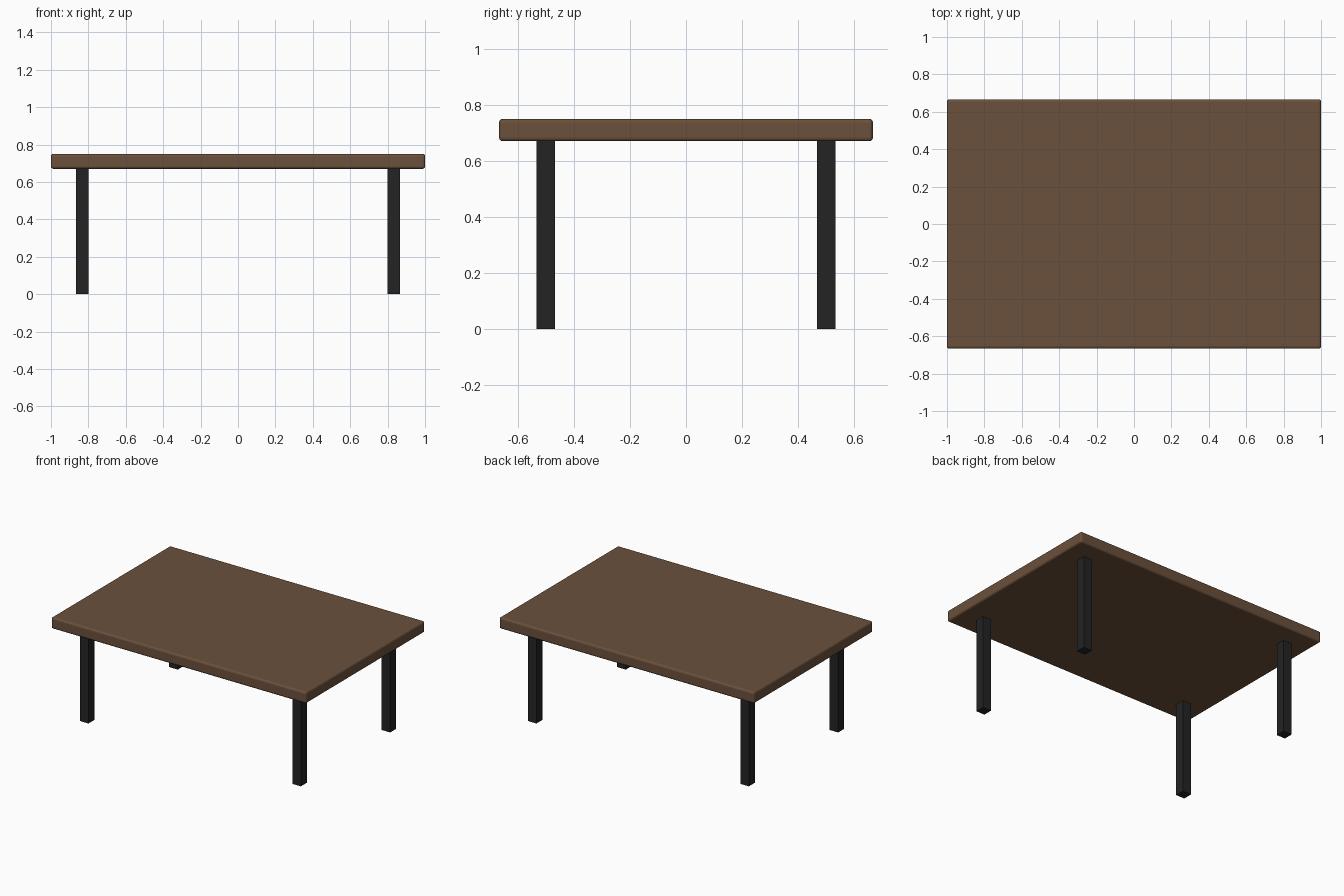
import bpy

if "Cube" in bpy.data.objects:
    bpy.data.objects.remove(bpy.data.objects["Cube"])


def material(name, rgb):
    m = bpy.data.materials.new(name)
    m.diffuse_color = (*rgb, 1.0)
    m.use_nodes = True
    m.node_tree.nodes["Principled BSDF"].inputs["Base Color"].default_value = m.diffuse_color
    return m


def box(name, center, size, mat):
    bpy.ops.mesh.primitive_cube_add(size=1, location=center)
    ob = bpy.context.object
    ob.name = name
    ob.scale = size
    bpy.ops.object.transform_apply(location=False, rotation=False, scale=True)
    ob.data.materials.append(mat)
    return ob


wood = material("brown wood", (0.145, 0.081, 0.045))
metal = material("black metal", (0.017, 0.017, 0.017))

# Table top with softly rounded edges
top = box("table_top", (0, 0, 0.71), (2.0, 1.333, 0.08), wood)
bevel = top.modifiers.new("rounded_edges", 'BEVEL')
bevel.width = 0.013
bevel.segments = 3

# Four square legs, inset from the corners
for side, sx in (("left", -1), ("right", 1)):
    for end, sy in (("front", -1), ("back", 1)):
        box(f"{end}_{side}_leg", (sx * 0.833, sy * 0.5, 0.335),
            (0.067, 0.067, 0.67), metal)
